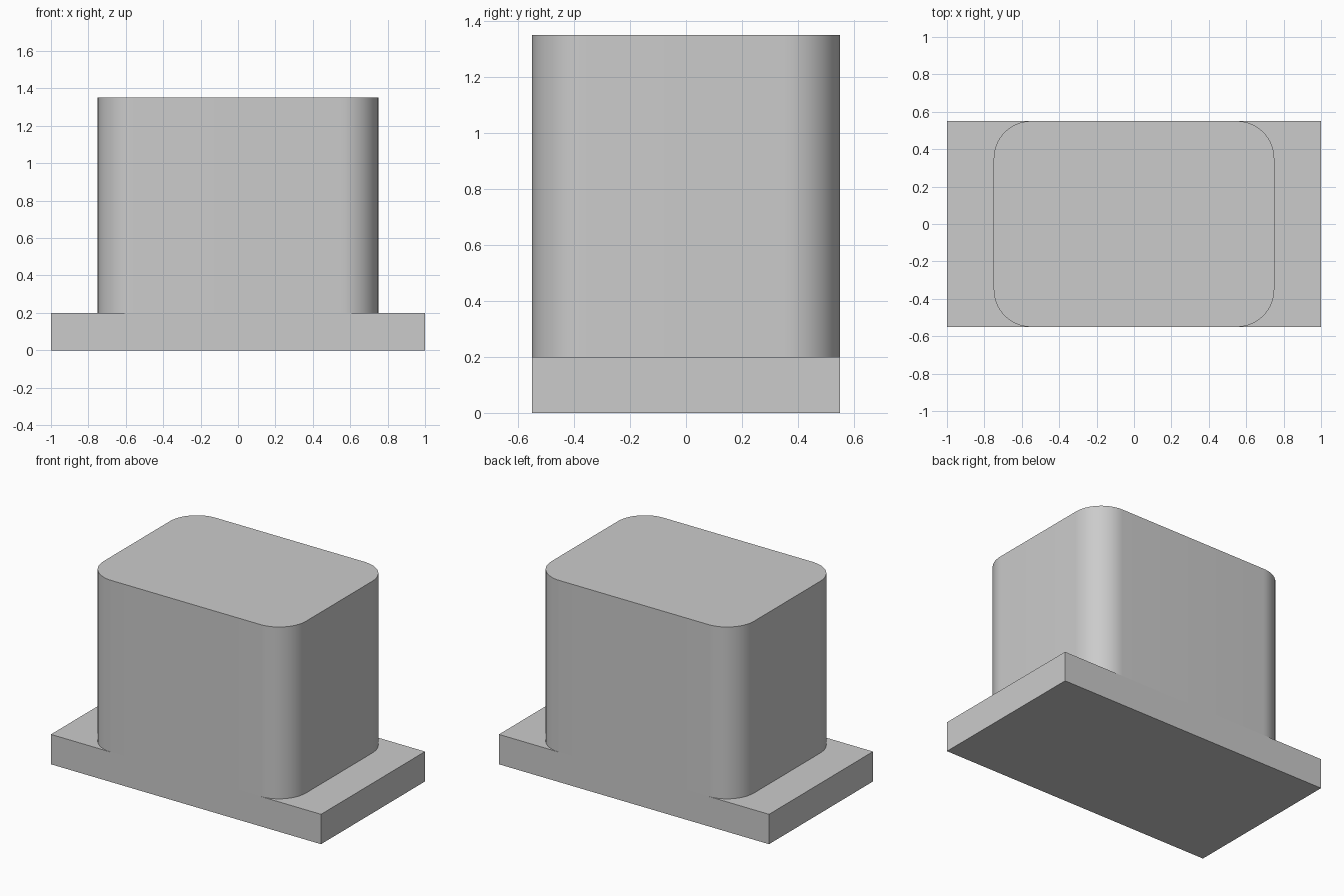
import bpy
import bmesh
from math import radians, cos, sin

WIDTH, DEPTH, PLATE_H = 2.0, 1.1, 0.2
BLOCK_W, BLOCK_H, RADIUS, STEPS = 1.5, 1.15, 0.2, 16

cube = bpy.data.objects.get("Cube")
if cube:
    bpy.data.objects.remove(cube, do_unlink=True)

grey = bpy.data.materials.new("light_grey")
grey.use_nodes = True
grey.diffuse_color = (0.6, 0.6, 0.6, 1)
grey.node_tree.nodes["Principled BSDF"].inputs["Base Color"].default_value = (0.6, 0.6, 0.6, 1)


def rounded_rectangle(w, d, r):
    """Counter-clockwise outline with quarter-circle corners."""
    points = []
    for i, (sx, sy) in enumerate([(1, 1), (-1, 1), (-1, -1), (1, -1)]):
        for k in range(STEPS + 1):
            a = radians(90 * (i + k / STEPS))
            points.append((sx * (w / 2 - r) + r * cos(a), sy * (d / 2 - r) + r * sin(a)))
    return points


def prism(name, outline, z, height, closed_bottom=True):
    """Extrude an outline upward from z."""
    bm = bmesh.new()
    low = [bm.verts.new((x, y, z)) for x, y in outline]
    high = [bm.verts.new((x, y, z + height)) for x, y in outline]
    n = len(outline)
    for i in range(n):
        j = (i + 1) % n
        bm.faces.new((low[i], low[j], high[j], high[i]))
    bm.faces.new(high)
    if closed_bottom:
        bm.faces.new(low[::-1])
    mesh = bpy.data.meshes.new(name)
    bm.to_mesh(mesh)
    bm.free()
    mesh.materials.append(grey)
    obj = bpy.data.objects.new(name, mesh)
    bpy.context.collection.objects.link(obj)
    return obj


# Flat base plate
x, y = WIDTH / 2, DEPTH / 2
prism("base_plate", [(-x, -y), (x, -y), (x, y), (-x, y)], 0, PLATE_H)

# Upright block with rounded vertical corners, flush with the plate front and back
block = prism("upright_block", rounded_rectangle(BLOCK_W, DEPTH, RADIUS), PLATE_H, BLOCK_H, False)
bpy.ops.object.select_all(action="DESELECT")
block.select_set(True)
bpy.context.view_layer.objects.active = block
bpy.ops.object.shade_smooth_by_angle(angle=radians(30))
